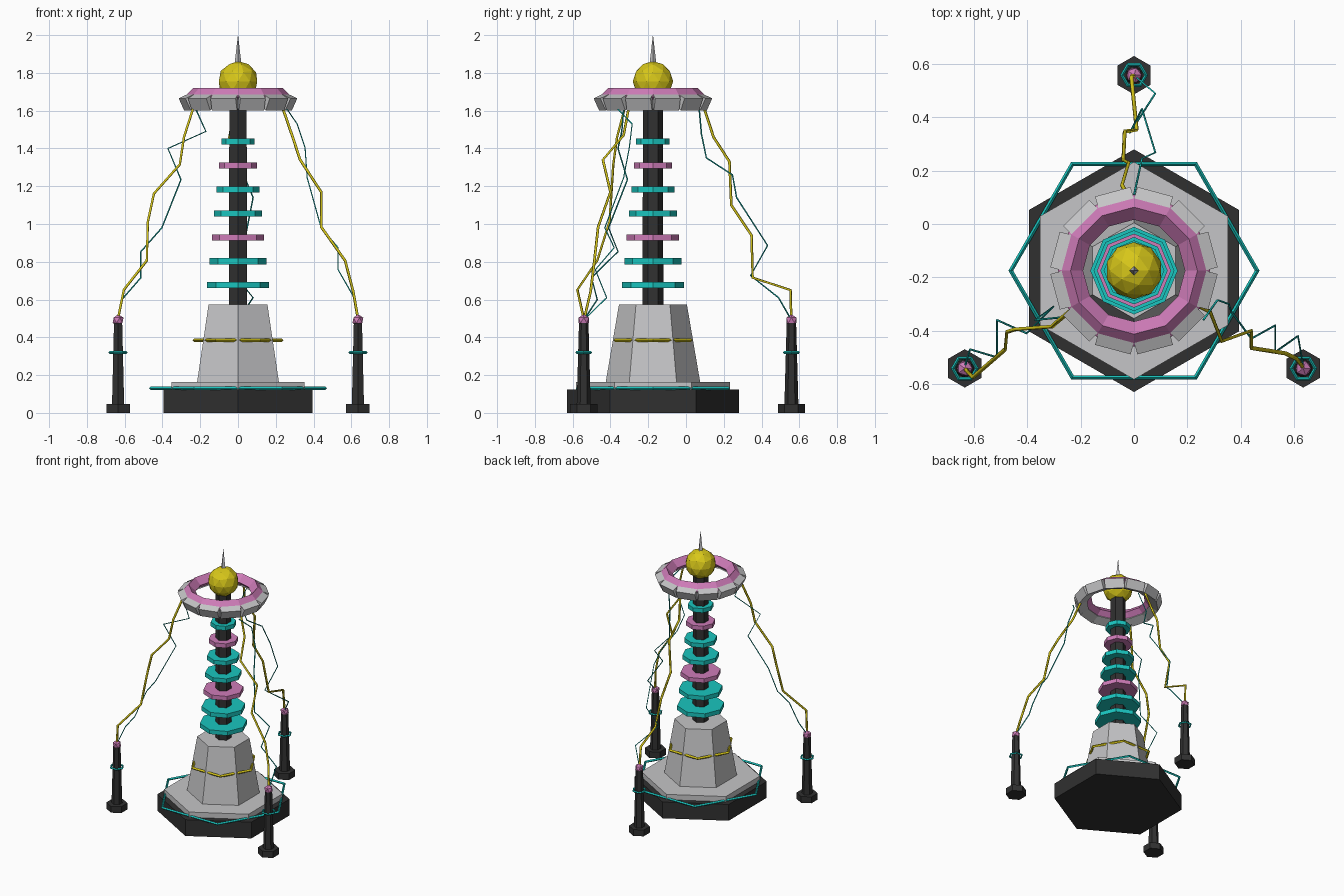
import bpy, bmesh, math
from mathutils import Matrix, Vector

if "Cube" in bpy.data.objects:
    bpy.data.objects.remove(bpy.data.objects["Cube"])

CY = -0.175  # tower axis sits forward of the origin


def mat(name, rgb):
    m = bpy.data.materials.new(name)
    m.diffuse_color = (*rgb, 1)
    m.use_nodes = True
    m.node_tree.nodes["Principled BSDF"].inputs["Base Color"].default_value = m.diffuse_color
    return m


DARK = mat("charcoal", (0.03, 0.03, 0.03))
GREY = mat("light grey", (0.56, 0.56, 0.57))
CYAN = mat("cyan", (0.01, 0.56, 0.52))
PINK = mat("pink", (0.62, 0.2, 0.48))
YELLOW = mat("yellow", (0.68, 0.57, 0.01))


def finish(name, m):
    o = bpy.context.object
    o.name = name
    o.data.materials.clear()
    o.data.materials.append(m)
    return o


def frustum(name, m, x, y, z0, z1, r0, r1, n=6):
    bpy.ops.mesh.primitive_cone_add(vertices=n, radius1=r0, radius2=r1, depth=z1 - z0,
                                    location=(x, y, (z0 + z1) / 2))
    return finish(name, m)


def ring(name, m, x, y, z, R, r, seg=6, minor=4):
    bpy.ops.mesh.primitive_torus_add(major_segments=seg, minor_segments=minor,
                                     major_radius=R, minor_radius=r, location=(x, y, z))
    return finish(name, m)


def ball(name, m, x, y, z, r, sub):
    bpy.ops.mesh.primitive_ico_sphere_add(subdivisions=sub, radius=r, location=(x, y, z))
    return finish(name, m)


def bolt(name, m, pts, r):
    c = bpy.data.curves.new(name, 'CURVE')
    c.dimensions = '3D'
    c.bevel_depth = r
    c.bevel_resolution = 0
    c.use_fill_caps = True
    s = c.splines.new('POLY')
    s.points.add(len(pts) - 1)
    for p, q in zip(s.points, pts):
        p.co = (*q, 1)
    o = bpy.data.objects.new(name, c)
    bpy.context.collection.objects.link(o)
    bpy.ops.object.select_all(action='DESELECT')
    o.select_set(True)
    bpy.context.view_layer.objects.active = o
    bpy.ops.object.convert(target='MESH')
    finish(name, m)


# stepped base, body and glowing hoops
frustum("base", DARK, 0, CY, 0, 0.123, 0.455, 0.455)
frustum("base_plate", GREY, 0, CY, 0.123, 0.163, 0.408, 0.408)
ring("base_hoop", CYAN, 0, CY, 0.13, 0.462, 0.009)
frustum("body", GREY, 0, CY, 0.163, 0.573, 0.25, 0.18)
ring("body_hoop", YELLOW, 0, CY, 0.385, 0.231, 0.01)

# shaft with shrinking coil discs
frustum("shaft", DARK, 0, CY, 0.573, 1.68, 0.055, 0.053)
for i in range(7):
    z, r = 0.676 + 0.1268 * i, 0.164 - 0.0126 * i
    frustum(f"coil_disc_{i}", PINK if i in (2, 5) else CYAN, 0, CY, z - 0.016, z + 0.016, r, r, 8)

# crown: ring of tilted blocks with a pink ring on top
bm = bmesh.new()
for i in range(12):
    a = math.radians(15 + 30 * i)
    M = (Matrix.Translation((0, CY, 1.648)) @ Matrix.Rotation(a, 4, 'Z')
         @ Matrix.Translation((0.26, 0, 0)) @ Matrix.Rotation(math.radians(25), 4, 'Y')
         @ Matrix.Diagonal((0.07, 0.138, 0.07, 1)))
    bmesh.ops.create_cube(bm, size=1, matrix=M)
me = bpy.data.meshes.new("crown_blocks")
bm.to_mesh(me)
bm.free()
me.materials.append(GREY)
bpy.context.collection.objects.link(bpy.data.objects.new("crown_blocks", me))
ring("crown_ring", PINK, 0, CY, 1.672, 0.238, 0.047, 12, 4)

# top ball and spike
ball("top_ball", YELLOW, 0, CY, 1.755, 0.107, 2)
frustum("spike", GREY, 0, CY, 1.84, 2.0, 0.019, 0.0005, 4)

# three satellite posts
for i, deg in enumerate((90, 210, 330)):
    x = 0.733 * math.cos(math.radians(deg))
    y = CY + 0.733 * math.sin(math.radians(deg))
    frustum(f"post_foot_{i}", DARK, x, y, 0, 0.048, 0.072, 0.072)
    frustum(f"post_{i}", DARK, x, y, 0.048, 0.48, 0.037, 0.025)
    ring(f"post_hoop_{i}", CYAN, x, y, 0.32, 0.045, 0.007)
    ball(f"post_knob_{i}", PINK, x, y, 0.49, 0.032, 1)

# thick yellow lightning bolts
bolt("left_bolt", YELLOW, [
    (-.239, -.326, 1.607), (-.286, -.365, 1.46), (-.308, -.385, 1.315), (-.445, -.395, 1.161),
    (-.477, -.405, 1.013), (-.483, -.47, .806), (-.604, -.575, .652), (-.636, -.54, .493)], 0.008)
bolt("right_bolt", YELLOW, [
    (.239, -.305, 1.607), (.286, -.33, 1.47), (.329, -.44, 1.34), (.44, -.4, 1.17),
    (.44, -.465, .985), (.567, -.485, .806), (.61, -.505, .642), (.636, -.54, .493)], 0.008)
bolt("back_bolt", YELLOW, [
    (-.02, .098, 1.607), (-.045, .146, 1.46), (-.02, .23, 1.33), (-.04, .24, 1.10),
    (-.035, .347, .94), (.01, .353, .716), (-.01, .554, .65), (0, .557, .493)], 0.008)

# thin cyan side arcs
bolt("left_arc", CYAN, [
    (-.223, -.33, 1.607), (-.17, -.34, 1.49), (-.371, -.36, 1.40), (-.302, -.31, 1.235),
    (-.403, -.41, .98), (-.514, -.36, .854), (-.514, -.5, .716), (-.615, -.47, .6),
    (-.636, -.54, .493)], 0.004)
bolt("right_arc", CYAN, [
    (.26, -.36, 1.607), (.313, -.285, 1.53), (.355, -.3, 1.405), (.366, -.33, 1.246),
    (.44, -.43, .98), (.53, -.38, .875), (.53, -.48, .758), (.615, -.42, .61),
    (.636, -.54, .493)], 0.004)
bolt("back_arc", CYAN, [
    (.02, .07, 1.607), (-.045, .082, 1.475), (0, .108, 1.35), (.03, .246, 1.26),
    (.08, .268, 1.14), (.03, .432, .886), (-.015, .342, .727), (.08, .49, .61),
    (0, .557, .493)], 0.004)
